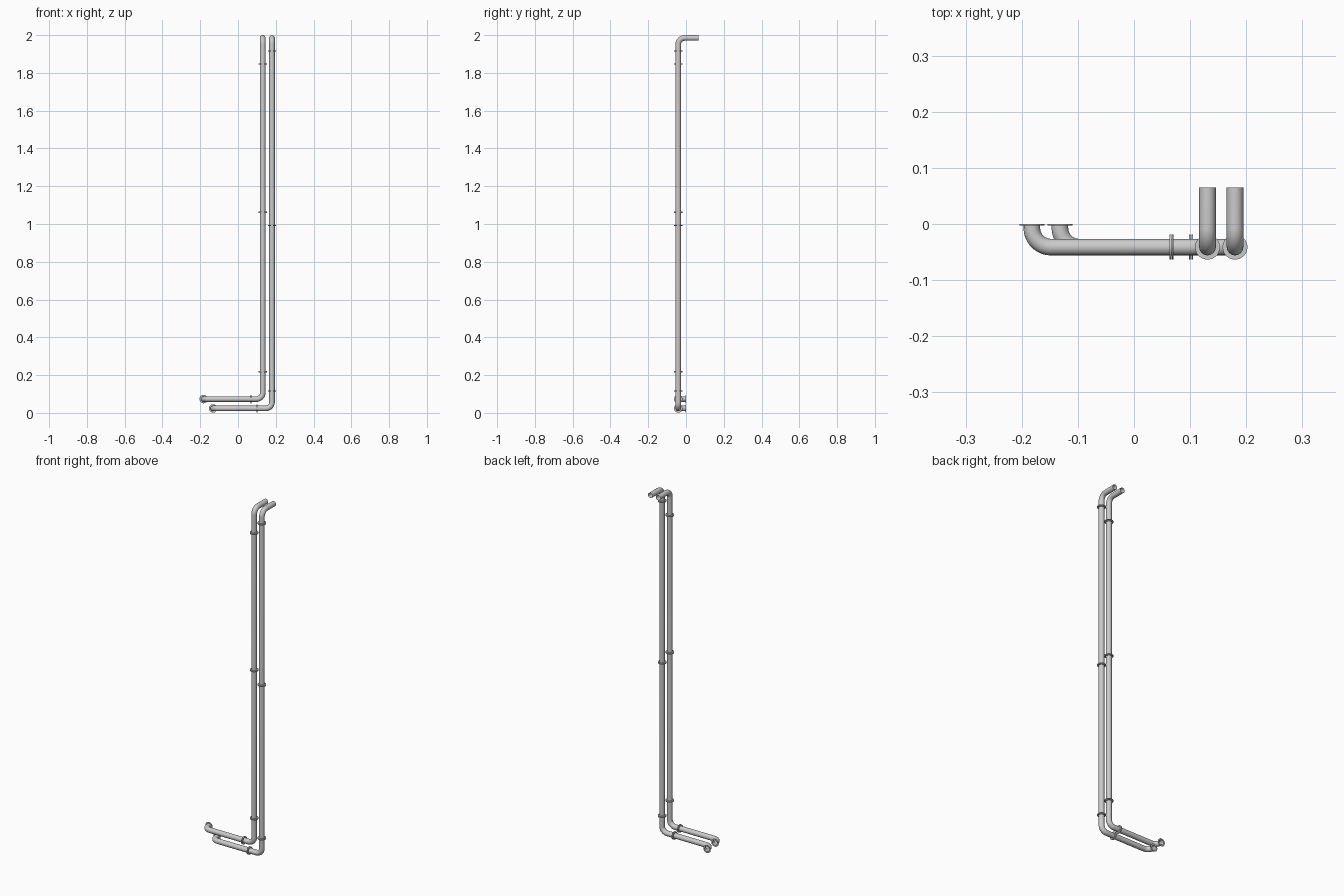
import bpy, bmesh, math
from mathutils import Vector

if "Cube" in bpy.data.objects:
    bpy.data.objects.remove(bpy.data.objects["Cube"])

PIPE_R, RING_R, BEND = 0.0148, 0.0222, 0.034
Y = -0.0412           # depth of the pipe run in front of the wall


def finish(ob):
    bpy.ops.object.select_all(action='DESELECT')
    ob.select_set(True)
    bpy.context.view_layer.objects.active = ob
    bpy.ops.object.shade_smooth_by_angle(angle=math.radians(40))


def pipe(name, corners):
    """Round tube following the corners with rounded elbows."""
    c = [Vector(p) for p in corners]
    pts = [c[0]]
    for a, b, d in zip(c, c[1:], c[2:]):
        u, v = (a - b).normalized(), (d - b).normalized()
        centre = b + (u + v) * BEND
        for i in range(13):
            t = math.pi / 2 * i / 12
            pts.append(centre - v * BEND * math.cos(t) - u * BEND * math.sin(t))
    pts.append(c[-1])
    cu = bpy.data.curves.new(name, 'CURVE')
    cu.dimensions = '3D'
    cu.bevel_depth = PIPE_R
    cu.bevel_resolution = 6
    sp = cu.splines.new('POLY')
    sp.points.add(len(pts) - 1)
    for p, q in zip(sp.points, pts):
        p.co = (*q, 1)
    ob = bpy.data.objects.new(name, cu)
    bpy.context.collection.objects.link(ob)
    bpy.ops.object.select_all(action='DESELECT')
    ob.select_set(True)
    bpy.context.view_layer.objects.active = ob
    bpy.ops.object.convert(target='MESH')
    finish(bpy.context.view_layer.objects.active)


def flange(name, pos, axis, offsets, thick):
    """One or more flat rings around a pipe."""
    bm = bmesh.new()
    for o in offsets:
        prof = [(PIPE_R - 0.0005, o - thick / 2), (RING_R, o - thick / 2),
                (RING_R, o + thick / 2), (PIPE_R - 0.0005, o + thick / 2)]
        vs = [bm.verts.new((r, 0, z)) for r, z in prof]
        es = [bm.edges.new((vs[i], vs[(i + 1) % 4])) for i in range(4)]
        bmesh.ops.spin(bm, geom=vs + es, cent=(0, 0, 0), axis=(0, 0, 1),
                       angle=2 * math.pi, steps=32)
    bmesh.ops.remove_doubles(bm, verts=bm.verts, dist=1e-5)
    bmesh.ops.recalc_face_normals(bm, faces=bm.faces)
    me = bpy.data.meshes.new(name)
    bm.to_mesh(me)
    bm.free()
    ob = bpy.data.objects.new(name, me)
    ob.location = pos
    ob.rotation_euler = Vector(axis).to_track_quat('Z', 'Y').to_euler()
    bpy.context.collection.objects.link(ob)
    finish(ob)


# name, inlet x, riser x, run height, horizontal joint x, riser joint heights
runs = [
    ("inner", -0.182, 0.131, 0.073, 0.067, (0.217, 1.063, 1.847)),
    ("outer", -0.132, 0.180, 0.0235, 0.1015, (0.116, 0.992, 1.915)),
]
for name, x0, x1, z, xj, heights in runs:
    # tube: wall inlet, low run, riser, top outlet
    pipe(name + "_pipe", [(x0, 0, z), (x0, Y, z), (x1, Y, z),
                          (x1, Y, 1.985), (x1, 0.065, 1.985)])
    # wall plate and bolted joints
    flange(name + "_wall_flange", (x0, -0.0013, z), (0, 1, 0), (0,), 0.0026)
    flange(name + "_run_joint", (xj, Y, z), (1, 0, 0), (-0.0021, 0.0021), 0.003)
    for i, h in enumerate(heights):
        flange(f"{name}_riser_joint_{i + 1}", (x1, Y, h), (0, 0, 1),
               (-0.0021, 0.0021), 0.003)
